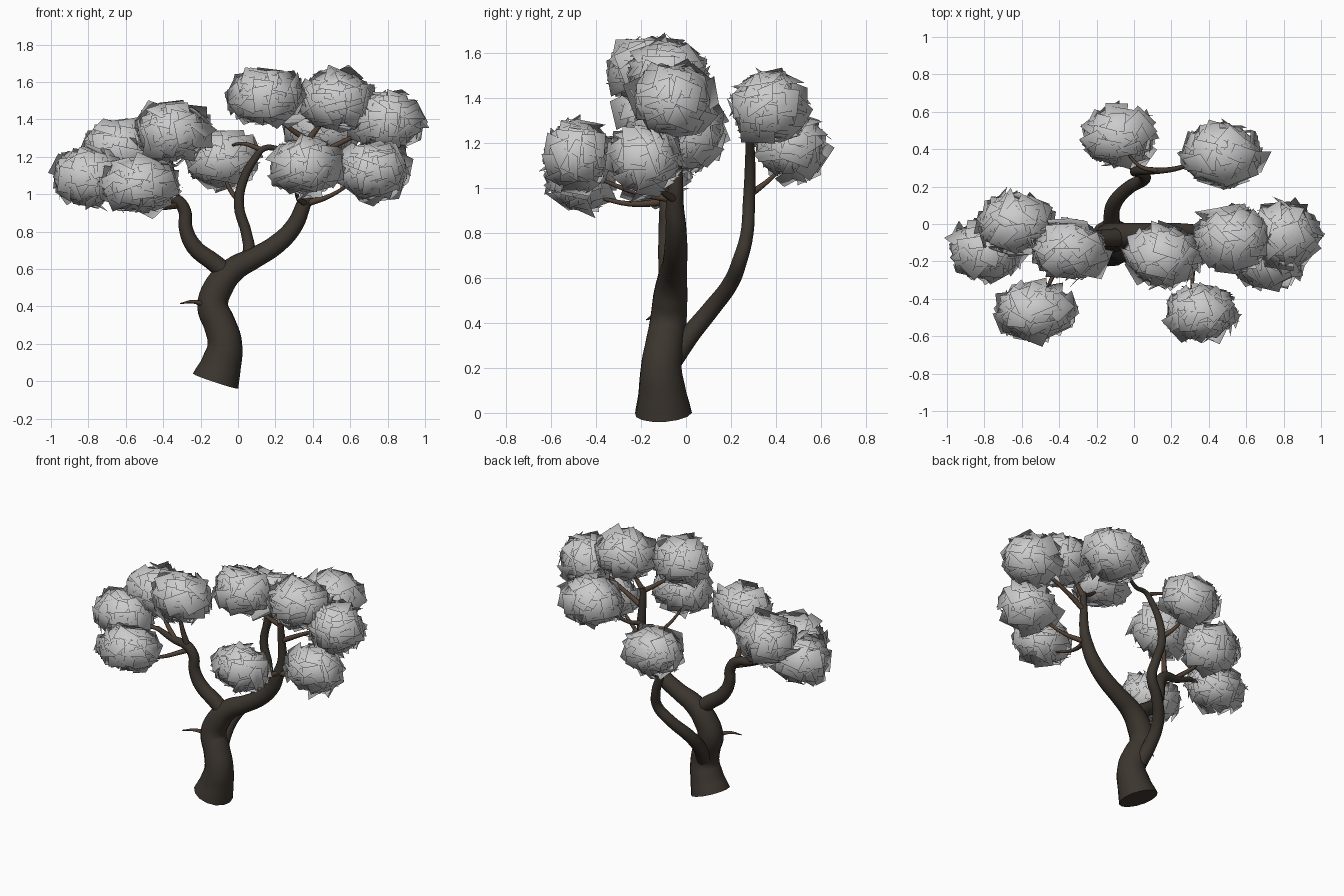
import bpy, math, random
from mathutils import Vector, Quaternion

random.seed(7)


def material(name, color):
    m = bpy.data.materials.new(name)
    m.diffuse_color = (*color, 1)
    return m


BARK = material("bark", (0.045, 0.036, 0.028))
TWIG = material("twig_bark", (0.085, 0.055, 0.038))


def limb(name, points, mat=BARK, sides=3):
    """Tapered round limb through (x, y, z, radius) points."""
    cu = bpy.data.curves.new(name, 'CURVE')
    cu.dimensions = '3D'
    cu.bevel_depth = 1.0
    cu.bevel_resolution = sides
    cu.resolution_u = 5
    cu.use_fill_caps = True
    sp = cu.splines.new('BEZIER')
    sp.bezier_points.add(len(points) - 1)
    for bp, (x, y, z, r) in zip(sp.bezier_points, points):
        bp.co = (x, y, z)
        bp.radius = r
        bp.handle_left_type = bp.handle_right_type = 'AUTO'
    ob = bpy.data.objects.new(name, cu)
    bpy.context.collection.objects.link(ob)
    cu.materials.append(mat)
    bpy.ops.object.select_all(action='DESELECT')
    bpy.context.view_layer.objects.active = ob
    ob.select_set(True)
    bpy.ops.object.convert(target='MESH')
    bpy.ops.object.shade_smooth_by_angle(angle=math.radians(50))
    return ob


def leaf_clump(name, center, radii, count=72):
    """Overlapping flat leaf cards shingled over an ellipsoid, shaded as one round mass."""
    verts, faces, normals = [], [], []
    c, rad = Vector(center), Vector(radii)
    for i in range(count):
        h = 1 - 2 * (i + 0.5) / count
        a = i * 2.39996 + random.uniform(-0.2, 0.2)
        s = math.sqrt(1 - h * h)
        d = Vector((s * math.cos(a), s * math.sin(a), h))
        shell = random.uniform(0.8, 0.94)
        pos = Vector(d[k] * rad[k] * shell for k in range(3))
        n = Vector(d[k] / rad[k] for k in range(3)).normalized()
        side = n.orthogonal() if abs(n.z) > 0.95 else Vector((0, 0, 1)).cross(n)
        side.normalize()
        side = Quaternion(n, random.uniform(-0.45, 0.45)) @ side
        up = n.cross(side)
        tilt = Quaternion(side, random.gauss(0, 0.24)) @ Quaternion(up, random.gauss(0, 0.24))
        side, up = tilt @ side, tilt @ up
        w, l = random.uniform(0.055, 0.085), random.uniform(0.05, 0.075)
        k = len(verts)
        for u, v in ((-1, -1), (1, -1), (1, 1), (-1, 1)):
            p = pos + side * (u * w) + up * (v * l)
            verts.append(c + p)
            normals.append(Vector(p[j] / rad[j] for j in range(3)).normalized())
        faces.append((k, k + 1, k + 2, k + 3))
    me = bpy.data.meshes.new(name)
    me.from_pydata(verts, [], faces)
    me.update()
    me.shade_smooth()
    me.normals_split_custom_set_from_vertices(normals)
    ob = bpy.data.objects.new(name, me)
    bpy.context.collection.objects.link(ob)
    return ob


# Trunk running into the right main branch
limb("trunk", [(-0.12, -0.10, 0.0, 0.128), (-0.09, -0.105, 0.09, 0.108),
               (-0.07, -0.11, 0.2, 0.092), (-0.10, -0.095, 0.31, 0.086),
               (-0.135, -0.08, 0.4, 0.083), (-0.10, -0.07, 0.51, 0.078),
               (-0.02, -0.06, 0.6, 0.066), (0.09, -0.05, 0.66, 0.056),
               (0.21, -0.045, 0.735, 0.052), (0.30, -0.045, 0.83, 0.046),
               (0.345, -0.05, 0.93, 0.04), (0.375, -0.045, 1.03, 0.032),
               (0.375, -0.05, 1.16, 0.026), (0.37, -0.06, 1.31, 0.02)], sides=5)

# Left main branch
limb("left_branch", [(-0.05, -0.07, 0.57, 0.05), (-0.13, -0.075, 0.635, 0.048),
                     (-0.235, -0.08, 0.72, 0.044), (-0.28, -0.085, 0.82, 0.037),
                     (-0.285, -0.085, 0.91, 0.034), (-0.33, -0.09, 0.97, 0.032),
                     (-0.43, -0.095, 0.99, 0.024), (-0.56, -0.10, 1.04, 0.015)], sides=4)

# Back main branch
limb("back_branch", [(-0.10, -0.06, 0.24, 0.05), (-0.12, 0.02, 0.35, 0.044),
                     (-0.105, 0.11, 0.46, 0.04), (-0.02, 0.2, 0.58, 0.036),
                     (0.055, 0.24, 0.68, 0.033), (0.045, 0.27, 0.79, 0.029),
                     (0.005, 0.28, 0.94, 0.027), (0.03, 0.285, 1.08, 0.024),
                     (0.09, 0.285, 1.19, 0.02), (0.14, 0.285, 1.245, 0.016),
                     (0.24, 0.3, 1.245, 0.013), (0.38, 0.36, 1.32, 0.008)], sides=4)

# Thin twigs carrying the clumps, plus a bare stub on the trunk
twigs = [
    [(-0.17, -0.10, 0.405, 0.018), (-0.24, -0.145, 0.425, 0.010), (-0.31, -0.175, 0.415, 0.003)],
    [(-0.33, -0.09, 0.94, 0.018), (-0.42, -0.25, 0.93, 0.012), (-0.50, -0.43, 0.97, 0.006)],
    [(-0.33, -0.09, 0.97, 0.022), (-0.35, -0.12, 1.1, 0.015), (-0.37, -0.14, 1.28, 0.008)],
    [(-0.42, -0.095, 0.99, 0.018), (-0.54, -0.05, 1.1, 0.012), (-0.62, 0.0, 1.2, 0.006)],
    [(-0.53, -0.10, 1.03, 0.015), (-0.66, -0.12, 1.06, 0.011), (-0.8, -0.13, 1.09, 0.006)],
    [(0.36, -0.05, 0.95, 0.018), (0.32, -0.22, 0.98, 0.012), (0.31, -0.43, 1.06, 0.006)],
    [(0.36, -0.05, 0.95, 0.02), (0.49, -0.11, 0.99, 0.012), (0.66, -0.18, 1.1, 0.006)],
    [(0.37, -0.06, 1.29, 0.018), (0.28, -0.10, 1.35, 0.013), (0.16, -0.16, 1.45, 0.006)],
    [(0.37, -0.06, 1.28, 0.02), (0.43, -0.06, 1.36, 0.013), (0.52, -0.07, 1.46, 0.006)],
    [(0.375, -0.05, 1.18, 0.018), (0.56, -0.05, 1.28, 0.013), (0.78, -0.07, 1.38, 0.006)],
    [(0.005, 0.28, 0.97, 0.018), (-0.04, 0.35, 1.02, 0.012), (-0.08, 0.46, 1.12, 0.006)],
    [(0.12, 0.285, 1.24, 0.014), (0.03, 0.31, 1.27, 0.01), (-0.06, 0.42, 1.25, 0.005)],
]
for i, pts in enumerate(twigs):
    limb(f"twig_{i + 1}", pts, TWIG, sides=2)

# Foliage: eleven rounded clumps (centre, radii)
clumps = [
    ((-0.35, -0.14, 1.33), (0.20, 0.155, 0.155)),
    ((-0.63, 0.00, 1.24), (0.20, 0.155, 0.155)),
    ((-0.79, -0.14, 1.09), (0.195, 0.15, 0.15)),
    ((-0.53, -0.47, 1.05), (0.21, 0.145, 0.14)),
    ((-0.08, 0.47, 1.19), (0.195, 0.155, 0.145)),
    ((0.15, -0.17, 1.52), (0.20, 0.155, 0.145)),
    ((0.53, -0.08, 1.50), (0.205, 0.17, 0.155)),
    ((0.80, -0.06, 1.39), (0.19, 0.165, 0.155)),
    ((0.36, -0.48, 1.15), (0.185, 0.14, 0.145)),
    ((0.72, -0.18, 1.13), (0.19, 0.15, 0.145)),
    ((0.47, 0.37, 1.36), (0.21, 0.17, 0.155)),
]
for i, (c, r) in enumerate(clumps):
    leaf_clump(f"leaf_clump_{i + 1}", c, r)
